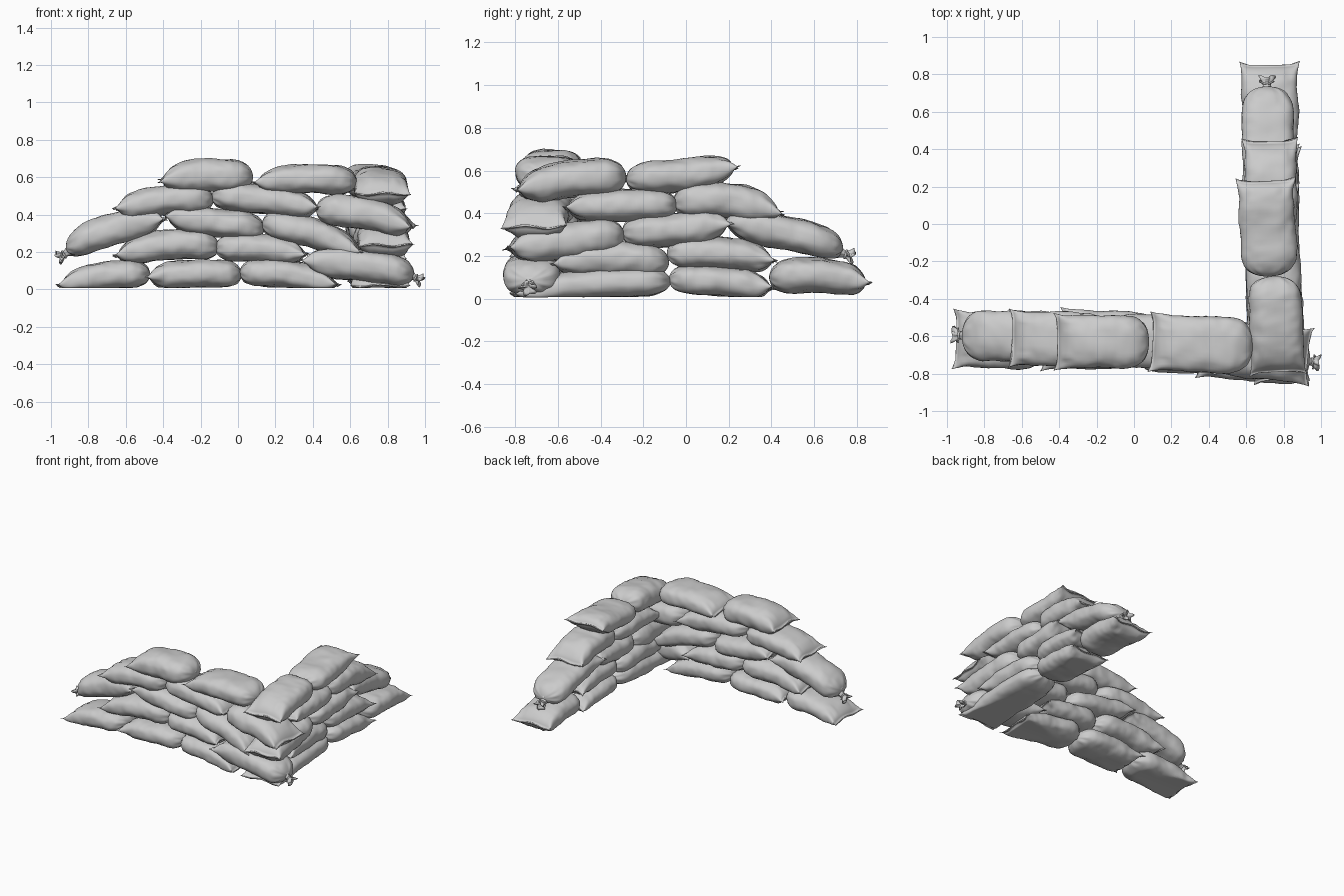
import bpy, math, random
from math import sin, cos, pi, exp
from mathutils import Vector, noise

if "Cube" in bpy.data.objects:
    bpy.data.objects.remove(bpy.data.objects["Cube"])

random.seed(4)
NU, NA = 48, 40


def mesh_object(name, verts, faces):
    me = bpy.data.meshes.new(name)
    me.from_pydata(verts, [], faces)
    me.polygons.foreach_set("use_smooth", [True] * len(me.polygons))
    ob = bpy.data.objects.new(name, me)
    bpy.context.collection.objects.link(ob)
    return ob


def tube_faces(rows, n):
    f = [(i * n + j, i * n + (j + 1) % n, (i + 1) * n + (j + 1) % n, (i + 1) * n + j)
         for i in range(rows - 1) for j in range(n)]
    f.append(tuple(reversed(range(n))))
    f.append(tuple((rows - 1) * n + j for j in range(n)))
    return f


def spow(v, p):
    return math.copysign(abs(v) ** p, v)


# Sack: sewn flat seam with ears at p0, rounded gathered end at p1
def sack(name, p0, p1, w=.29, t=.15, arch=0.0, tie=None):
    p0, p1 = Vector(p0), Vector(p1)
    axis = (p1 - p0)
    flat = Vector((axis.x, axis.y, 0)).normalized()
    side = Vector((-flat.y, flat.x, 0))
    seed = Vector([random.uniform(0, 50) for _ in range(3)])
    ph = random.uniform(0, 6)
    verts = []
    for i in range(NU + 1):
        s = (1 - cos(pi * i / NU)) / 2
        k = min(max(s - .02, 0) / .30, 1)
        ht = .005 + t / 2 * (1 - (1 - k) ** 2.4) ** .62
        hw = w / 2 * (1 + .09 * exp(-s / .05) - .03 * exp(-((s - .14) / .1) ** 2))
        if s > .7:
            q = min((s - .7) / .3, 1)
            r = max(1 - q ** 2.9, 0)
            hw = max(hw * r ** .45, .012)
            ht = max(ht * r ** .5, .010)
        c = p0 + axis * s + Vector((0, 0, arch * sin(pi * s)))
        for j in range(NA):
            a = 2 * pi * j / NA
            y = spow(cos(a), .72)
            z = spow(sin(a), .82)
            ear = -.022 * abs(y) ** 6 * exp(-s / .06)
            p = c + flat * ear + side * (hw * y) + Vector((0, 0, ht * z))
            # cloth lumps, then gathers radiating from both ends
            lump = noise.noise(p * 9 + seed) * .009 + noise.noise(p * 24 + seed) * .004
            pucker = (.004 * sin(y * 14 + ph) * exp(-((s - .1) / .08) ** 2)
                      + .004 * sin(a * 9 + ph) * exp(-((s - .96) / .05) ** 2))
            body = min(ht / (t / 2), 1)
            p += (side * y + Vector((0, 0, z))) * (lump * body + pucker * min(1, body * 1.5))
            p.z += .008 * sin(y * 5 + ph) * exp(-s / .05)
            p.z = max(p.z, .006 + .004 * (1 - abs(y)))
            verts.append(p)
    mesh_object(name, verts, tube_faces(NU + 1, NA))
    if tie:
        size, dip, drop = tie
        gathered_neck(name, p1 - flat * .012 - Vector((0, 0, drop)),
                      (flat + Vector((0, 0, dip))).normalized(), size)


# Gathered neck with ruffled mouth, and the cord around it
def gathered_neck(name, p, d, size):
    side = d.cross(Vector((0, 0, 1))).normalized()
    up = side.cross(d)
    n, verts = 24, []
    prof = [(-.02, .034), (.0, .024), (.018, .016), (.03, .015), (.045, .024), (.062, .034), (.058, .02), (.045, .006)]
    for k, (x, r) in enumerate(prof):
        for j in range(n):
            a = 2 * pi * j / n
            rr = r * (1 + .28 * sin(5 * a + 1) * min(k / 4, 1)) * size
            xx = x * size + (.010 * size * sin(3 * a) if k > 4 else 0)
            verts.append(p + d * xx + side * (rr * cos(a) * 1.2) + up * (rr * sin(a)))
    for v in verts:
        v.z = max(v.z, .001)
    mesh_object(name + "_neck", verts, tube_faces(len(prof), n))
    bpy.ops.mesh.primitive_torus_add(major_radius=.018 * size, minor_radius=.006 * size,
                                     major_segments=16, minor_segments=8,
                                     location=p + d * .026 * size,
                                     rotation=d.to_track_quat('Z', 'Y').to_euler())
    cord = bpy.context.object
    cord.name = name + "_cord"
    bpy.ops.object.shade_smooth()
    for sgn in (-1, 1):
        cu = bpy.data.curves.new(name + "_cord_tail", 'CURVE')
        cu.dimensions = '3D'
        cu.bevel_depth = .0045 * size
        cu.use_fill_caps = True
        sp = cu.splines.new('POLY')
        sp.points.add(3)
        b = p + d * .026 * size
        for q, (l, h, o) in zip(sp.points, [(.012, .004, 0), (.024, .012, .004), (.034, .004, .012), (.038, -.008, .016)]):
            v = b + (side * sgn * l + up * h + d * o) * size
            q.co = (v.x, v.y, max(v.z, .006), 1)
        bpy.context.collection.objects.link(bpy.data.objects.new(name + "_cord_tail", cu))


small = (.6, -.1, 0)
# Front wall courses: seam end, gathered end, width, thickness, arch, tie
front = [
    [((-.95, -.615, .02), (-.47, -.63, .08), .30, .14, .022, None),
     ((-.48, -.63, .065), (.02, -.63, .08), .29, .14, .01, None),
     ((.525, -.67, .025), (.01, -.64, .09), .29, .14, .022, None),
     ((.36, -.68, .15), (.94, -.735, .085), .27, .16, .012, (.95, -.5, .012))],
    [((-.65, -.61, .18), (-.10, -.61, .228), .29, .15, .035, None),
     ((.36, -.64, .185), (-.12, -.62, .22), .28, .14, .018, None)],
    [((-.40, -.61, .375), (-.92, -.595, .23), .27, .165, .02, (1.0, -.6, .03)),
     ((-.38, -.60, .39), (.14, -.62, .325), .29, .145, 0, None),
     ((.66, -.67, .195), (.13, -.63, .35), .29, .155, .03, None)],
    [((-.65, -.61, .43), (-.13, -.62, .48), .29, .15, .022, None),
     ((.43, -.65, .435), (-.14, -.62, .495), .29, .145, .015, None),
     ((.93, -.71, .335), (.42, -.66, .425), .29, .165, .025, None)],
    [((-.41, -.63, .58), (.08, -.63, .60), .285, .165, .02, None),
     ((.10, -.63, .57), (.635, -.655, .575), .30, .145, .018, small)],
]
# Side wall courses
side_wall = [
    [((.76, -.80, .02), (.74, -.07, .08), .30, .135, .02, None),
     ((.74, .40, .05), (.73, -.08, .09), .29, .135, .012, None),
     ((.725, .85, .075), (.73, .39, .10), .30, .15, .02, None)],
    [((.75, -.62, .165), (.74, -.08, .17), .28, .145, .02, None),
     ((.735, .41, .175), (.735, -.09, .212), .28, .14, .022, None)],
    [((.79, -.83, .235), (.75, -.29, .295), .28, .165, .005, None),
     ((.73, .20, .35), (.745, -.30, .31), .29, .15, -.008, None),
     ((.72, .18, .36), (.71, .735, .24), .28, .15, .01, (1.0, -.3, .025))],
    [((.75, -.56, .425), (.745, -.04, .435), .29, .14, .008, None),
     ((.725, .44, .40), (.735, -.06, .45), .28, .16, .035, None)],
    [((.77, -.79, .51), (.745, -.28, .57), .285, .165, .02, None),
     ((.705, .23, .615), (.725, -.28, .56), .30, .145, -.012, small)],
]
for wall, courses in (("front_wall", front), ("side_wall", side_wall)):
    for r, course in enumerate(courses):
        for c, spec in enumerate(course):
            sack(f"{wall}_sandbag_{r + 1}_{c + 1}", *spec)
